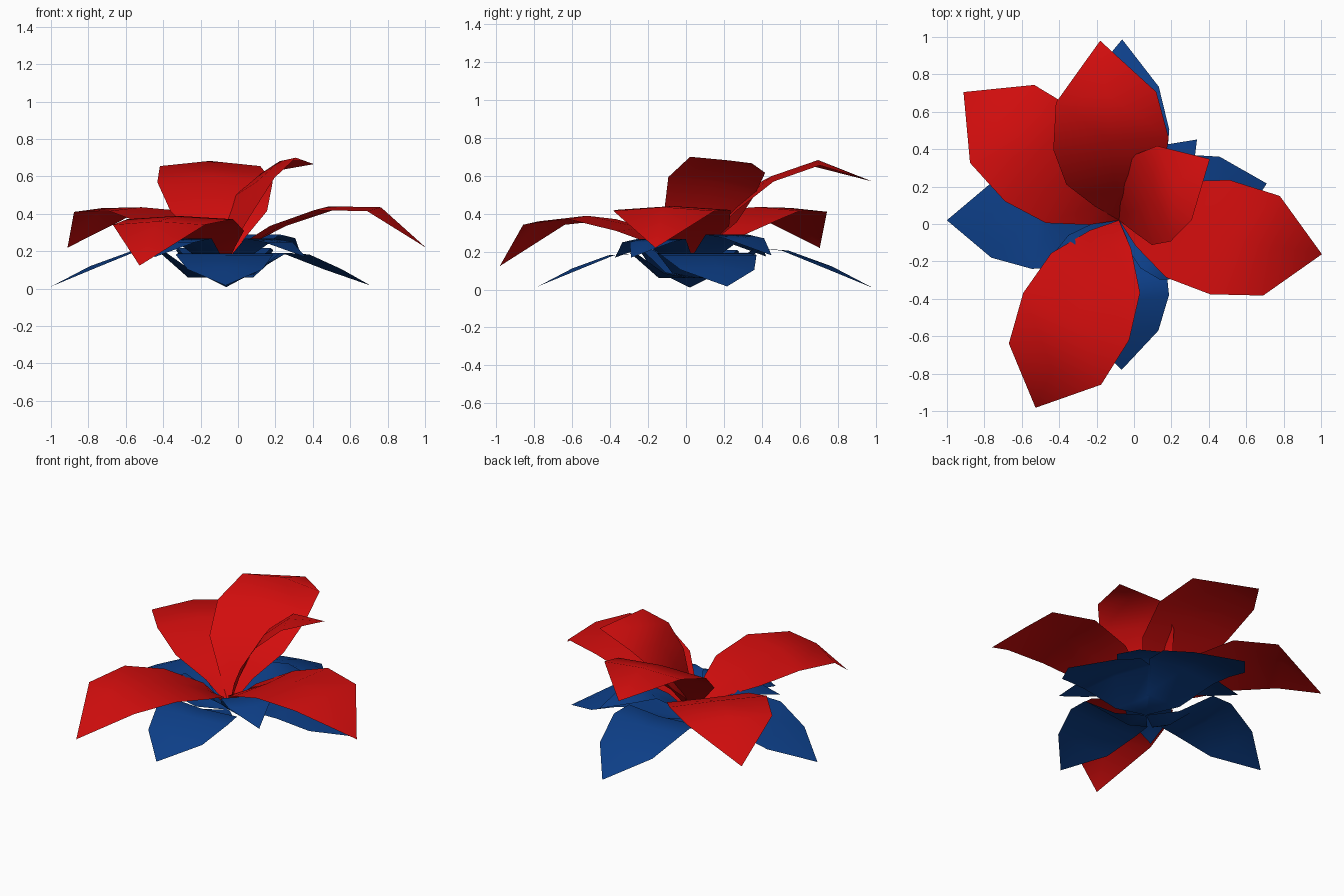
import bpy
from math import radians, cos, sin

if "Cube" in bpy.data.objects:
    bpy.data.objects.remove(bpy.data.objects["Cube"])

CX, CY = -0.08, 0.02  # flower axis


def material(name, rgb):
    m = bpy.data.materials.new(name)
    m.diffuse_color = (*rgb, 1)
    m.use_nodes = True
    m.node_tree.nodes["Principled BSDF"].inputs["Base Color"].default_value = m.diffuse_color
    return m


RED = material("red", (0.65, 0.004, 0.004))
BLUE = material("blue", (0.004, 0.05, 0.25))


def blade(name, mat, rows, yaw, base_z, pivot_z, length=1, width=1, pitch=0, roll=0):
    """Pointed blade: rows of (distance, height, half width, edge lift), with a centre rib and two edges."""
    p, a = radians(pitch), radians(yaw)

    def place(r, s, z):
        r, z = r * length, z * length - roll * s
        r, z = r * cos(p) - z * sin(p), r * sin(p) + z * cos(p)
        return (CX + r * cos(a) - s * sin(a), CY + r * sin(a) + s * cos(a), pivot_z + z)

    verts, faces = [(CX, CY, base_z)], []
    for r, z, w, lift in rows[:-1]:
        verts += [place(r - 0.03, -w * width, z + lift), place(r, 0, z),
                  place(r - 0.03, w * width, z + lift)]
    verts.append(place(rows[-1][0], 0, rows[-1][1]))
    n, tip = len(rows) - 1, len(verts) - 1
    for k in (1, 2):
        faces.append((0, k, k + 1))
        for i in range(n - 1):
            b = 3 * i + k
            faces.append((b, b + 3, b + 4, b + 1))
        b = 3 * (n - 1) + k
        faces.append((b, tip, b + 1))
    me = bpy.data.meshes.new(name)
    me.from_pydata(verts, [], faces)
    me.materials.append(mat)
    me.shade_smooth()
    ob = bpy.data.objects.new(name, me)
    bpy.context.collection.objects.link(ob)


# Red petals: yaw, length, width, pitch, roll
petal = [(0.14, 0.03, 0.12, 0), (0.33, 0.14, 0.26, -0.01), (0.58, 0.23, 0.31, -0.02),
         (0.86, 0.22, 0.27, -0.02), (1.1, 0.0, 0, 0)]
for i, (yaw, ln, wd, pitch, roll) in enumerate([
        (96, 0.94, 1, 21, 0), (140.5, 0.98, 1, 1, 0), (246, 1.0, 1, -4, 0),
        (-9.5, 1.0, 1, 1, 0), (34, 0.68, 0.8, 38.5, 0.25)]):
    blade(f"petal_{i + 1}", RED, petal, yaw, 0.08, 0.2, ln, wd, pitch, roll)

# Large drooping blue leaves, folded up at the base
leaf = [(0.19, 0.0, 0.13, 0.03), (0.36, 0.15, 0.25, 0), (0.5, 0.14, 0.26, 0),
        (0.72, 0.06, 0.2, -0.01), (0.93, -0.05, 0, 0)]
for i, (yaw, ln) in enumerate([(180, 0.99), (89, 1.04), (-89, 0.86), (14, 0.875)]):
    blade(f"outer_leaf_{i + 1}", BLUE, leaf, yaw, 0.06, 0.06, ln)

# Small inner leaves between the large ones
small = [(0.12, 0.1, 0.09, 0), (0.3, 0.23, 0.16, 0), (0.43, 0.21, 0.15, 0), (0.6, 0.12, 0, 0)]
for i, (yaw, ln) in enumerate([(46, 1), (135, 0.95), (227, 0.9), (-35, 0.9)]):
    blade(f"inner_leaf_{i + 1}", BLUE, small, yaw, 0.06, 0.06, ln, ln)
